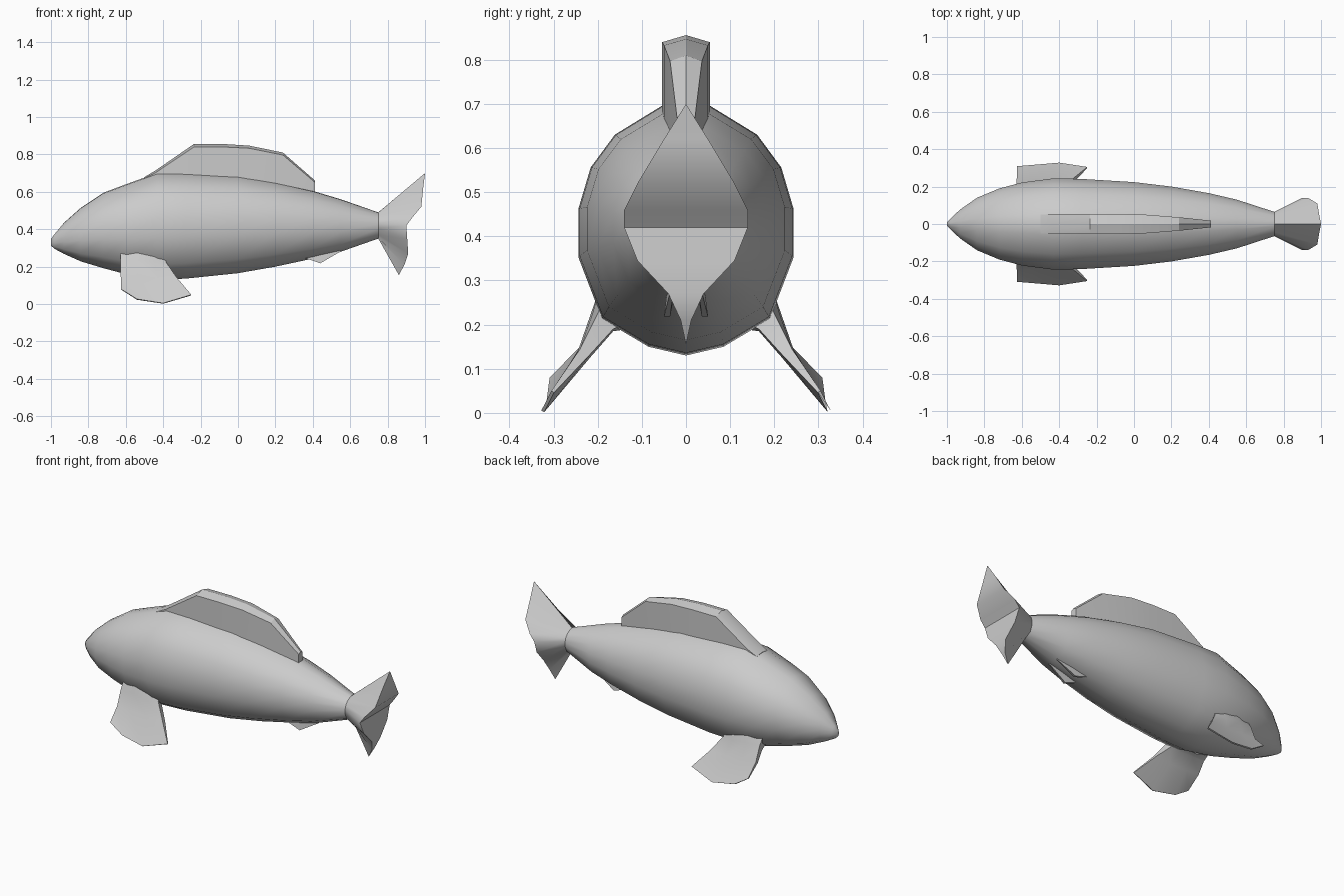
import bpy, bmesh, math


def finish(name, bm, angle):
    bmesh.ops.remove_doubles(bm, verts=bm.verts, dist=0.0005)
    bmesh.ops.recalc_face_normals(bm, faces=bm.faces)
    mesh = bpy.data.meshes.new(name)
    bm.to_mesh(mesh)
    bm.free()
    ob = bpy.data.objects.new(name, mesh)
    bpy.context.collection.objects.link(ob)
    bpy.ops.object.select_all(action='DESELECT')
    ob.select_set(True)
    bpy.context.view_layer.objects.active = ob
    bpy.ops.object.shade_smooth_by_angle(angle=math.radians(angle))
    return ob


def loft(name, rings, angle=40, strip_end=False):
    """Skin closed rings of equal length and cap both ends."""
    bm = bmesh.new()
    vs = [[bm.verts.new(p) for p in r] for r in rings]
    n = len(vs[0])
    for a, b in zip(vs, vs[1:]):
        for i in range(n):
            j = (i + 1) % n
            bm.faces.new((a[i], a[j], b[j], b[i]))
    bm.faces.new(vs[0])
    if strip_end:
        # cap a curved rim with strips running left to right
        e, h = vs[-1], n // 2
        for i in range(h):
            quad = [e[i], e[i + 1], e[(n - i - 1) % n], e[(n - i) % n]]
            bm.faces.new(list(dict.fromkeys(quad)))
    else:
        bm.faces.new(vs[-1])
    return finish(name, bm, angle)


def mirrored(half):
    """Close a half ring that starts and ends on the centre plane."""
    return half + [(x, -y, z) for x, y, z in half[-2:0:-1]]


# cross-section of the body, half width and half height = 1
SECTION = [(0, 1), (.22, .98), (.66, .75), (.885, .49), (1, .16),
           (1, -.22), (.78, -.71), (.35, -.93), (0, -1)]


def body_ring(x, top, bottom, w):
    c, h = (top + bottom) / 2, (top - bottom) / 2
    return mirrored([(x, w * y, c + h * z) for y, z in SECTION])


# body: x, top, bottom, half width
stations = [(-1, .347, .312, .008), (-.98, .375, .295, .03), (-.93, .435, .268, .077),
            (-.84, .515, .228, .14), (-.72, .595, .192, .19), (-.6, .64, .16, .222),
            (-.43, .702, .13, .244), (-.28, .70, .136, .241), (0, .685, .165, .224),
            (.2, .65, .20, .2), (.4, .605, .243, .165), (.55, .56, .28, .13),
            (.75, .49, .35, .065)]
loft("body", [body_ring(*s) for s in stations], 60)

# tail fin flaring from the neck of the body to a curved rim
rim = [(1, 0, .70), (.99, .05, .62), (.98, .11, .52), (.93, .14, .46), (.9, .14, .42),
       (.905, .11, .345), (.91, .04, .27), (.89, .012, .21), (.86, 0, .155)]
loft("tail_fin", [body_ring(*stations[-1]), mirrored(rim)], 40, True)

# dorsal fin: x, half width, root, side top, ridge
dorsal = [(-.50, .05, .6, .672, .679), (-.44, .054, .63, .703, .715),
          (-.235, .054, .64, .84, .856), (-.08, .054, .64, .84, .856), (.06, .05, .63, .833, .847),
          (.24, .036, .58, .797, .81), (.412, .018, .54, .65, .66)]
loft("dorsal_fin", [[(x, -w, r), (x, -w, s), (x, 0, t), (x, w, s), (x, w, r)]
                    for x, w, r, s, t in dorsal], 25)


# paired fins: outer skin and inner skin, root to tip
def fin_rings(levels, side):
    return [[(x, side * y, z) for x, y, z in outer + inner[::-1]] for outer, inner in levels]


pectoral = [
    ([(-.63, .17, .29), (-.54, .19, .30), (-.45, .19, .30), (-.39, .17, .29)],
     [(-.61, .12, .21), (-.54, .13, .19), (-.45, .13, .19), (-.40, .12, .21)]),
    ([(-.628, .205, .235), (-.54, .212, .235), (-.45, .212, .225), (-.385, .2, .225)],
     [(-.615, .165, .19), (-.54, .165, .19), (-.45, .165, .185), (-.385, .165, .19)]),
    ([(-.627, .24, .15), (-.54, .243, .145), (-.43, .245, .14), (-.33, .24, .145)],
     [(-.622, .215, .135), (-.54, .215, .13), (-.43, .215, .128), (-.33, .215, .135)]),
    ([(-.625, .309, .08), (-.54, .316, .027), (-.4, .328, .005), (-.25, .305, .05)],
     [(-.625, .303, .077), (-.54, .309, .023), (-.4, .321, .002), (-.25, .299, .046)])]
pelvic = [
    ([(.33, .04, .29), (.45, .04, .30), (.56, .035, .31)],
     [(.33, .02, .29), (.45, .02, .30), (.56, .02, .31)]),
    ([(.36, .046, .245), (.44, .05, .218), (.55, .034, .282)],
     [(.36, .034, .245), (.44, .036, .218), (.55, .028, .282)])]
for side, label in ((-1, "right"), (1, "left")):
    loft("pectoral_fin_" + label, fin_rings(pectoral, side), 40)
    loft("pelvic_fin_" + label, fin_rings(pelvic, side), 30)
